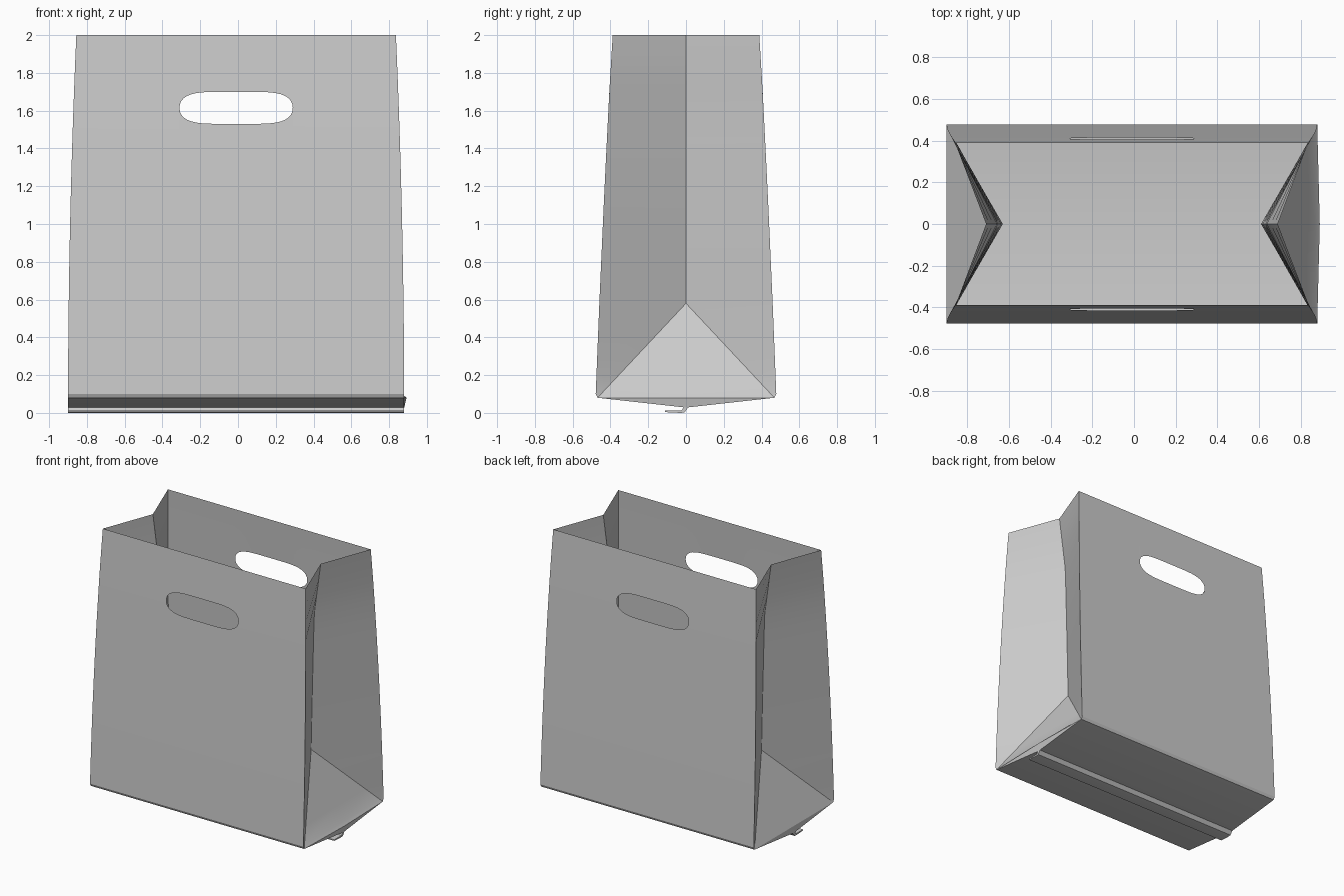
import bpy, bmesh, math

if "Cube" in bpy.data.objects:
    bpy.data.objects.remove(bpy.data.objects["Cube"])

X_OFF = -0.01          # the right end bulges slightly, so the body sits a hair left
Z_BASE, Z_APEX, Z_HOLE = 0.08, 0.58, 1.615


def lerp_table(table, z):
    for (z0, a), (z1, b) in zip(table, table[1:]):
        if z <= z1:
            return a + (b - a) * max(0, (z - z0) / (z1 - z0))
    return table[-1][1]


def half_width(z):
    return 0.89 - 0.011 * z * z


def half_depth(z):
    return lerp_table([(0.08, 0.468), (0.10, 0.478), (0.6, 0.458), (1.2, 0.431), (1.7, 0.406), (2.0, 0.388)], z)


def fold_x(z):
    return lerp_table([(0.58, 0.62), (0.9, 0.627), (1.6, 0.645), (2.0, 0.70)], z)


def hole_half_height(x):
    return 0.085 * max(0, 1 - abs(x / 0.3) ** 5) ** (1 / 2.2)


hole_xs = [0.3 * math.sin(math.pi * (i / 24 - 0.5)) for i in range(25)]


# One closed cross-section of the bag; hole = -1 / +1 follows the handle cut-out
def section(z, hole=0):
    front = []
    for x in [-1] + hole_xs + [1]:
        zz = z + hole * hole_half_height(x) if abs(x) < 0.3 else z
        xx = x * half_width(zz) if abs(x) == 1 else x
        front.append((xx, -half_depth(zz), zz))
    if z < Z_APEX:
        t = (Z_APEX - z) / (Z_APEX - Z_BASE)
        xt = 0.62 + (half_width(Z_BASE) - 0.62) * t
        yt = half_depth(z) * t if t > 0.98 else half_depth(Z_BASE) * t
    else:
        xt, yt = fold_x(z), 0.0
    bulge = 0.012 if z == Z_BASE else 0
    right = [(xt, -yt, z), (xt + bulge, 0, z), (xt, yt, z)]
    back = [(x, -y, zz) for x, y, zz in reversed(front)]
    left = [(-xt, yt, z), (-xt, 0, z), (-xt, -yt, z)]
    return front + right + back + left


def finish(name, bm, angle):
    bmesh.ops.remove_doubles(bm, verts=bm.verts, dist=0.0005)
    bmesh.ops.recalc_face_normals(bm, faces=bm.faces)
    me = bpy.data.meshes.new(name)
    bm.to_mesh(me)
    bm.free()
    ob = bpy.data.objects.new(name, me)
    bpy.context.collection.objects.link(ob)
    ob.location.x = X_OFF
    bpy.ops.object.select_all(action='DESELECT')
    ob.select_set(True)
    bpy.context.view_layer.objects.active = ob
    bpy.ops.object.shade_smooth_by_angle(angle=math.radians(angle))
    return ob


def loft(bm, rows, skip=()):
    rings = [[bm.verts.new(p) for p in row] for row in rows]
    n = len(rings[0])
    for r in range(len(rings) - 1):
        if r in skip:
            continue
        for i in range(n):
            quad = [rings[r][i], rings[r][(i + 1) % n], rings[r + 1][(i + 1) % n], rings[r + 1][i]]
            pts = []
            for v in quad:      # drop collapsed corners
                if all((v.co - p.co).length > 0.0005 for p in pts):
                    pts.append(v)
            if len(pts) > 2:
                bm.faces.new(pts)


# Paper bag body: V-shaped floor, folded gussets, panels with handle holes
base = section(Z_BASE)
spine = [(max(-0.89, min(0.89, x)), 0, 0.028) for x, y, z in base]
rows = [spine, base] + [section(z) for z in (0.10, 0.2, 0.3, 0.45, 0.58, 0.75, 0.9, 1.1, 1.3, 1.45)]
skip_band = len(rows)
rows += [section(Z_HOLE, -1), section(Z_HOLE, 1)]
rows += [section(z) for z in (1.75, 1.88, 2.0)]
bm = bmesh.new()
loft(bm, rows, skip=(skip_band,))
finish("bag_body", bm, 20)

# Glued seam flap folded flat under the floor
profile = [(0.012, 0.03), (-0.008, 0.002), (-0.03, 0.0), (-0.11, 0.004), (-0.11, 0.012), (-0.025, 0.012), (-0.012, 0.03)]
bm = bmesh.new()
loft(bm, [[(x, y, z) for y, z in profile] for x in (-0.89, 0.89)])
bmesh.ops.holes_fill(bm, edges=bm.edges)
finish("bottom_seam_flap", bm, 30)
